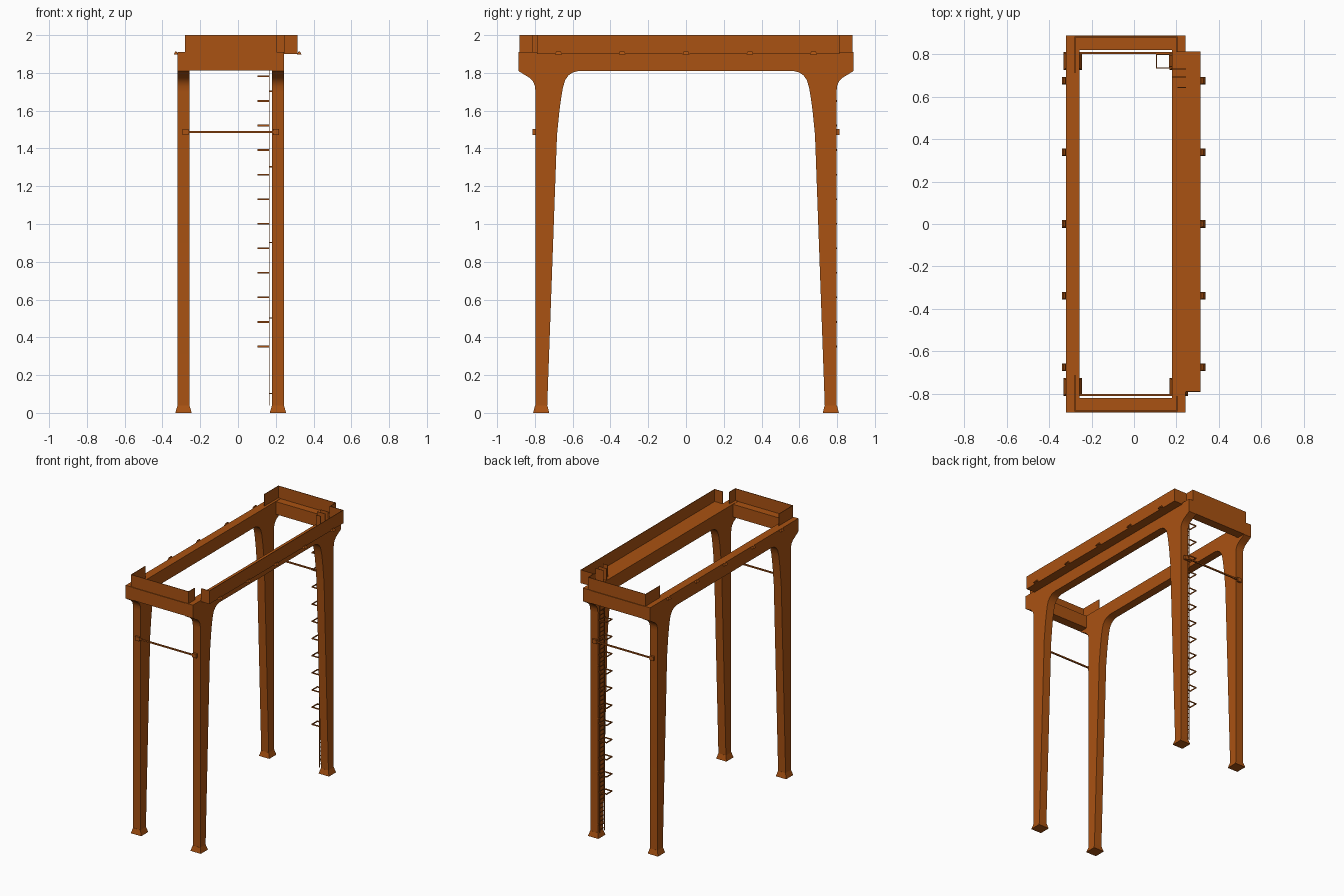
import bpy, bmesh, math
from mathutils import Vector

if "Cube" in bpy.data.objects:
    bpy.data.objects.remove(bpy.data.objects["Cube"])

paint = bpy.data.materials.new("rust_orange")
paint.diffuse_color = (0.4, 0.085, 0.006, 1)
paint.use_nodes = True
paint.node_tree.nodes["Principled BSDF"].inputs["Base Color"].default_value = paint.diffuse_color


def finish(name, bm, smooth=False):
    bmesh.ops.recalc_face_normals(bm, faces=bm.faces)
    me = bpy.data.meshes.new(name)
    bm.to_mesh(me)
    bm.free()
    me.materials.append(paint)
    ob = bpy.data.objects.new(name, me)
    bpy.context.collection.objects.link(ob)
    if smooth:
        bpy.ops.object.select_all(action='DESELECT')
        ob.select_set(True)
        bpy.context.view_layer.objects.active = ob
        bpy.ops.object.shade_smooth_by_angle(angle=math.radians(35))
    return ob


def add_box(bm, x0, x1, y0, y1, z0, z1):
    vs = bmesh.ops.create_cube(bm, size=1)["verts"]
    for v in vs:
        v.co = Vector(((x0 + x1) / 2 + v.co.x * (x1 - x0),
                       (y0 + y1) / 2 + v.co.y * (y1 - y0),
                       (z0 + z1) / 2 + v.co.z * (z1 - z0)))
    return vs


def boxes(name, items):
    bm = bmesh.new()
    for b in items:
        add_box(bm, *b)
    return finish(name, bm)


def prism(name, profile, x0, x1):
    # extrude a closed yz profile along x
    bm = bmesh.new()
    face = bm.faces.new([bm.verts.new((x0, y, z)) for y, z in profile])
    ext = bmesh.ops.extrude_face_region(bm, geom=[face])["geom"]
    for v in ext:
        if isinstance(v, bmesh.types.BMVert):
            v.co.x = x1
    return finish(name, bm, True)


# Portal frames: tapered legs curving into the top beam
half = [(0.57, 1.81), (0.60, 1.802), (0.622, 1.787), (0.64, 1.762), (0.652, 1.72),
        (0.662, 1.66), (0.67, 1.60), (0.683, 1.47), (0.735, 0.03), (0.798, 0.03),
        (0.797, 1.70), (0.80, 1.73), (0.808, 1.752), (0.825, 1.772), (0.855, 1.79),
        (0.887, 1.81), (0.887, 1.91)]
profile = half + [(-y, z) for y, z in reversed(half)]
FRAMES = {"left": (-0.32, -0.257), "right": (0.18, 0.243)}
for side, (x0, x1) in FRAMES.items():
    prism(side + "_portal_frame", profile, x0, x1)
    # Flared feet
    for end, s in (("front", -1), ("back", 1)):
        bm = bmesh.new()
        y0, y1 = sorted((s * 0.734, s * 0.799))
        for v in add_box(bm, x0, x1, y0, y1, 0, 0.04):
            if v.co.z < 0.02:
                v.co.x += 0.012 if v.co.x > (x0 + x1) / 2 else -0.012
                v.co.y += 0.01 if v.co.y > (y0 + y1) / 2 else -0.01
        finish(f"{side}_{end}_foot", bm)

T = 0.004  # sheet thickness
for end, s in (("front", -1), ("back", 1)):
    def span(a, b):
        return sorted((s * a, s * b))
    # End beams, parapet panels and tie rods
    boxes(end + "_end_beam", [(-0.257, 0.18, *span(0.82, 0.887), 1.812, 1.908)])
    boxes(end + "_parapet", [
        (-0.28, 0.205, *span(0.882 - T, 0.882), 1.905, 2.0),
        (-0.28, -0.28 + T, *span(0.71, 0.882), 1.905, 2.0),
        (0.205 - T, 0.205, *span(0.81, 0.882), 1.905, 2.0)])
    boxes(end + "_tie_rod", [
        (-0.28, 0.20, *span(0.80, 0.81), 1.482, 1.492),
        (-0.295, -0.262, *span(0.795, 0.813), 1.472, 1.502),
        (0.185, 0.218, *span(0.795, 0.813), 1.472, 1.502)])

# Side walkway: floor, outer rail and end panels
boxes("walkway", [
    (0.24, 0.314, -0.79, 0.813, 1.90, 1.908),
    (0.314 - T, 0.314, -0.79, 0.813, 1.90, 2.0),
    (0.245, 0.314, -0.79, -0.79 + T, 1.90, 2.0),
    (0.205, 0.314, 0.813 - T, 0.813, 1.908, 2.0)])
# Panels around the ladder opening
boxes("ladder_gate", [
    (0.18, 0.245, 0.728, 0.728 + T, 1.905, 2.0),
    (0.18, 0.245, 0.69, 0.69 + T, 1.905, 2.0),
    (0.205, 0.245, 0.64, 0.64 + T, 1.905, 2.0)])

# Small wedge lamps along both sides
for side, x0, x1 in (("left", -0.34, -0.318), ("right", 0.312, 0.336)):
    for i, y in enumerate((-0.675, -0.338, 0, 0.338, 0.675)):
        bm = bmesh.new()
        for v in add_box(bm, x0, x1, y - 0.018, y + 0.018, 1.898, 1.914):
            if v.co.z > 1.905:
                v.co.x = (x0 + x1) / 2 + (v.co.x - (x0 + x1) / 2) * 0.3
                v.co.y = y + (v.co.y - y) * 0.7
        finish(f"{side}_lamp_{i + 1}", bm)

# Ladder on the inner face of the back right leg
ladder = [(0.164, 0.168, y, y + 0.004, 0.04, 1.90) for y in (0.737, 0.793)]
ladder += [(0.164, 0.168, 0.737, 0.797, z, z + 0.004)
           for z in (0.06 + 0.0325 * i for i in range(54))]
ladder += [(0.166, 0.182, y, y + 0.004, z, z + 0.006)
           for z in (0.1, 0.5, 0.9, 1.3, 1.7) for y in (0.74, 0.79)]
boxes("ladder", ladder)

# Safety hoops around the ladder
hoops = []
for i in range(12):
    z = 0.347 + 0.13 * i
    hoops += [(0.104, 0.168, 0.733, 0.737, z, z + 0.009),
              (0.104, 0.168, 0.796, 0.80, z, z + 0.009),
              (0.104, 0.108, 0.733, 0.80, z, z + 0.009)]
boxes("ladder_hoops", hoops)
